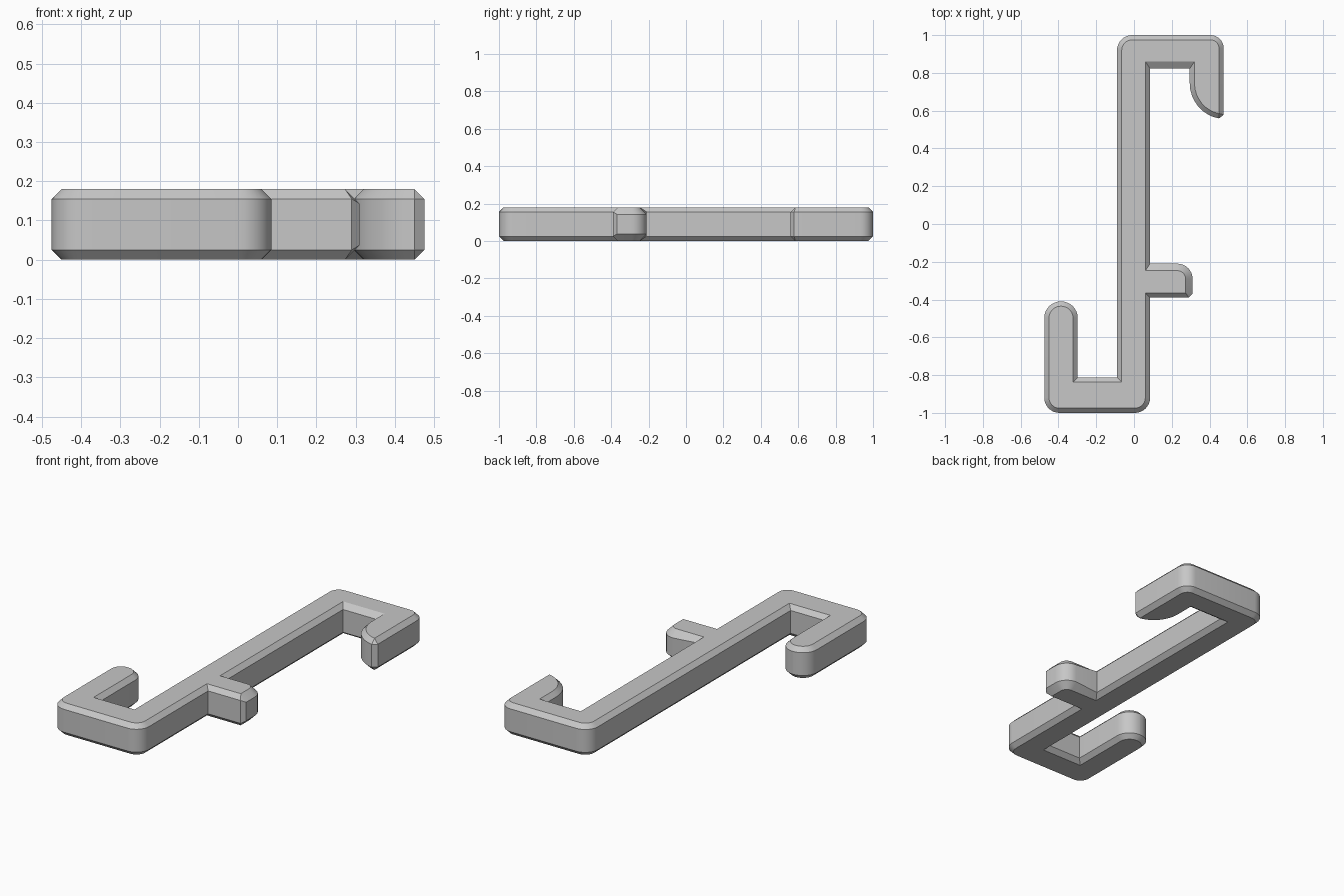
import bpy
import bmesh
from math import radians, tan, sin, cos
from mathutils import Vector

cube = bpy.data.objects.get("Cube")
if cube:
    bpy.data.objects.remove(cube, do_unlink=True)

HEIGHT = 0.18
BEVEL = 0.025
WIDE = 0.037
COLOUR = (0.57, 0.57, 0.57, 1)

grey = bpy.data.materials.new("grey plastic")
grey.use_nodes = True
grey.diffuse_color = COLOUR
grey.node_tree.nodes["Principled BSDF"].inputs["Base Color"].default_value = COLOUR


def corner(x, y, radius=0.0, inset=BEVEL, depth=BEVEL):
    """Outline corner; inset and depth are the bevel of the edge that leaves it."""
    return Vector((x, y)), radius, inset, depth


# Counter-clockwise outline: lower bar, stem, peg, upper hook, lower hook
outline = [
    corner(-0.475, -1, 0.08),
    corner(0.085, -1, 0.08),
    corner(0.085, -0.39),
    corner(0.31, -0.39, 0.02, WIDE, WIDE),
    corner(0.31, -0.21, 0.08, WIDE, WIDE),
    corner(0.085, -0.21),
    corner(0.085, 0.823, inset=WIDE),
    corner(0.295, 0.823),
]
# Curved inner side of the upper hook's tip
for step in range(8):
    a = radians(180 + 10 * step)
    outline.append(corner(0.485 + 0.19 * cos(a), 0.745 + 0.19 * sin(a)))
outline += [
    corner(0.475, 0.553, 0.02),
    corner(0.475, 1, 0.07),
    corner(-0.09, 1, 0.08),
    corner(-0.09, -0.812),
    corner(-0.298, -0.812),
    corner(-0.298, -0.41, 0.087),
    corner(-0.475, -0.41, 0.087),
]


def trace(corners, offset):
    """Points (x, y, bevel depth) of the outline, moved inward if offset."""
    points = []
    for i, (p, radius, inset, depth) in enumerate(corners):
        before, _, inset_in, depth_in = corners[i - 1]
        after = corners[(i + 1) % len(corners)][0]
        d1, d2 = (p - before).normalized(), (after - p).normalized()
        n1 = Vector((-d1.y, d1.x))
        segments = 0 if radius == 0 else 1 if radius < 0.03 else 8
        if offset:
            turn = d1.x * d2.y - d1.y * d2.x
            p = p + (d2 * inset_in - d1 * inset) / turn
            radius = max(radius - max(inset, inset_in), 0)
        if segments == 0:
            points.append((p.x, p.y, depth))
            continue
        angle = d1.angle(d2)
        start = p - d1 * radius * tan(angle / 2)
        for k in range(segments + 1):
            t = k / segments
            q = start + radius * (d1 * sin(angle * t) + n1 * (1 - cos(angle * t)))
            points.append((q.x, q.y, depth_in + (depth - depth_in) * t))
    return points


outer, inner = trace(outline, False), trace(outline, True)

# Loft four rings into a solid with bevelled rims
bm = bmesh.new()
rings = [
    [bm.verts.new((x, y, 0)) for x, y, d in inner],
    [bm.verts.new((x, y, d)) for x, y, d in outer],
    [bm.verts.new((x, y, HEIGHT - d)) for x, y, d in outer],
    [bm.verts.new((x, y, HEIGHT)) for x, y, d in inner],
]
count = len(outer)
for low, high in zip(rings, rings[1:]):
    for i in range(count):
        j = (i + 1) % count
        bm.faces.new((low[i], low[j], high[j], high[i]))
bm.faces.new(rings[0][::-1])
bm.faces.new(rings[-1])
bmesh.ops.remove_doubles(bm, verts=bm.verts[:], dist=0.0005)
bmesh.ops.recalc_face_normals(bm, faces=bm.faces[:])

mesh = bpy.data.meshes.new("double_hook")
bm.to_mesh(mesh)
bm.free()
mesh.materials.append(grey)
hook = bpy.data.objects.new("double_hook", mesh)
bpy.context.collection.objects.link(hook)

# Smooth the rounded corners and keep the bevels crisp
bpy.ops.object.select_all(action="DESELECT")
hook.select_set(True)
bpy.context.view_layer.objects.active = hook
bpy.ops.object.shade_smooth_by_angle(angle=radians(30))
